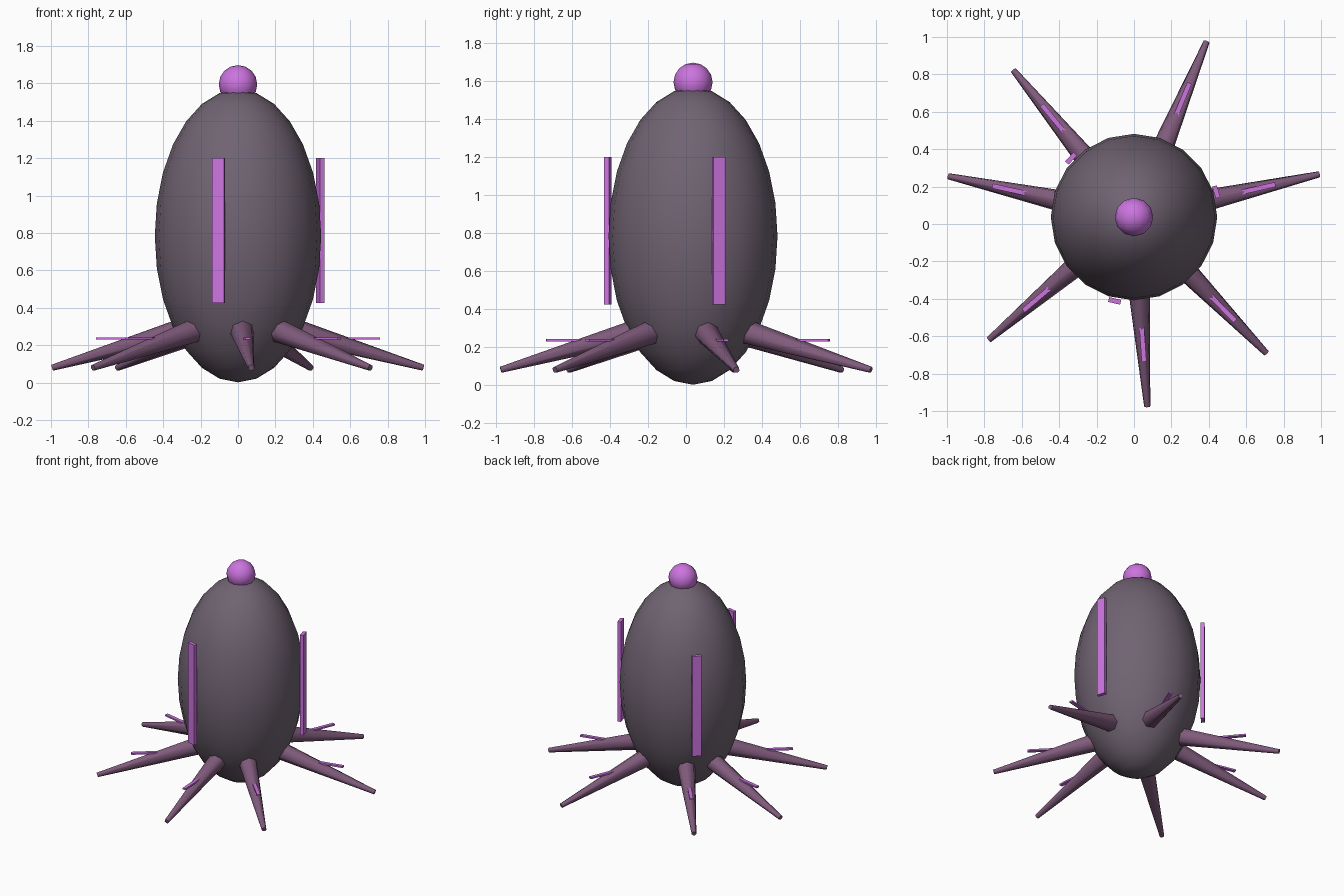
import bpy, math
from mathutils import Vector, Matrix

if "Cube" in bpy.data.objects:
    bpy.data.objects.remove(bpy.data.objects["Cube"])

CY = 0.037  # body axis position in y


def material(name, rgb):
    m = bpy.data.materials.new(name)
    m.diffuse_color = (*[((c / 255 + 0.055) / 1.055) ** 2.4 for c in rgb], 1)
    m.use_nodes = True
    m.node_tree.nodes["Principled BSDF"].inputs["Base Color"].default_value = m.diffuse_color
    return m


GREY = material("dusky grey", (112, 99, 114))
MAUVE = material("dark mauve", (128, 91, 124))
VIOLET = material("bright violet", (204, 116, 223))


def finish(name, mat, smooth=None):
    ob = bpy.context.object
    ob.name = name
    ob.data.materials.append(mat)
    if smooth:
        bpy.ops.object.shade_smooth_by_angle(angle=math.radians(smooth))
    return ob


def ball(name, loc, scale, seg, rings, mat):
    bpy.ops.mesh.primitive_uv_sphere_add(segments=seg, ring_count=rings, radius=1, location=loc)
    ob = finish(name, mat)
    ob.data.transform(Matrix.Diagonal((*scale, 1)))
    bpy.ops.object.shade_smooth_by_angle(angle=math.radians(50))


def radial_box(name, angle, r, z, size, mat):
    a = math.radians(angle)
    bpy.ops.mesh.primitive_cube_add(size=1, location=(r * math.cos(a), CY + r * math.sin(a), z),
                                    rotation=(0, 0, a))
    ob = finish(name, mat)
    ob.data.transform(Matrix.Diagonal((*size, 1)))


# Egg-shaped body and the bulb on top
ball("body", (0, CY, 0.785), (0.445, 0.445, 0.783), 20, 14, GREY)
ball("top_bulb", (0, CY, 1.595), (0.103, 0.103, 0.103), 12, 8, VIOLET)

# Three upright strips round the body
for i in range(3):
    radial_box(f"body_strip_{i + 1}", 17 + 120 * i, 0.46, 0.813, (0.026, 0.066, 0.775), VIOLET)

# Seven tapering legs, each with a thin horizontal bar
for i, deg in enumerate((13, 67.5, 129.4, 167.6, 220.2, 274, 314.2)):
    a = math.radians(deg)
    d = Vector((math.cos(a), math.sin(a), 0))
    start = d * 0.28 + Vector((0, CY, 0.286))
    end = d * 1.015 + Vector((0, CY, 0.08))
    axis = end - start
    bpy.ops.mesh.primitive_cone_add(vertices=7, radius1=0.067, radius2=0.017, depth=axis.length,
                                    location=(start + end) / 2,
                                    rotation=axis.to_track_quat('Z', 'Y').to_euler())
    finish(f"leg_{i + 1}", MAUVE, 60)
    radial_box(f"leg_bar_{i + 1}", deg, 0.678, 0.236, (0.195, 0.026, 0.012), VIOLET)
